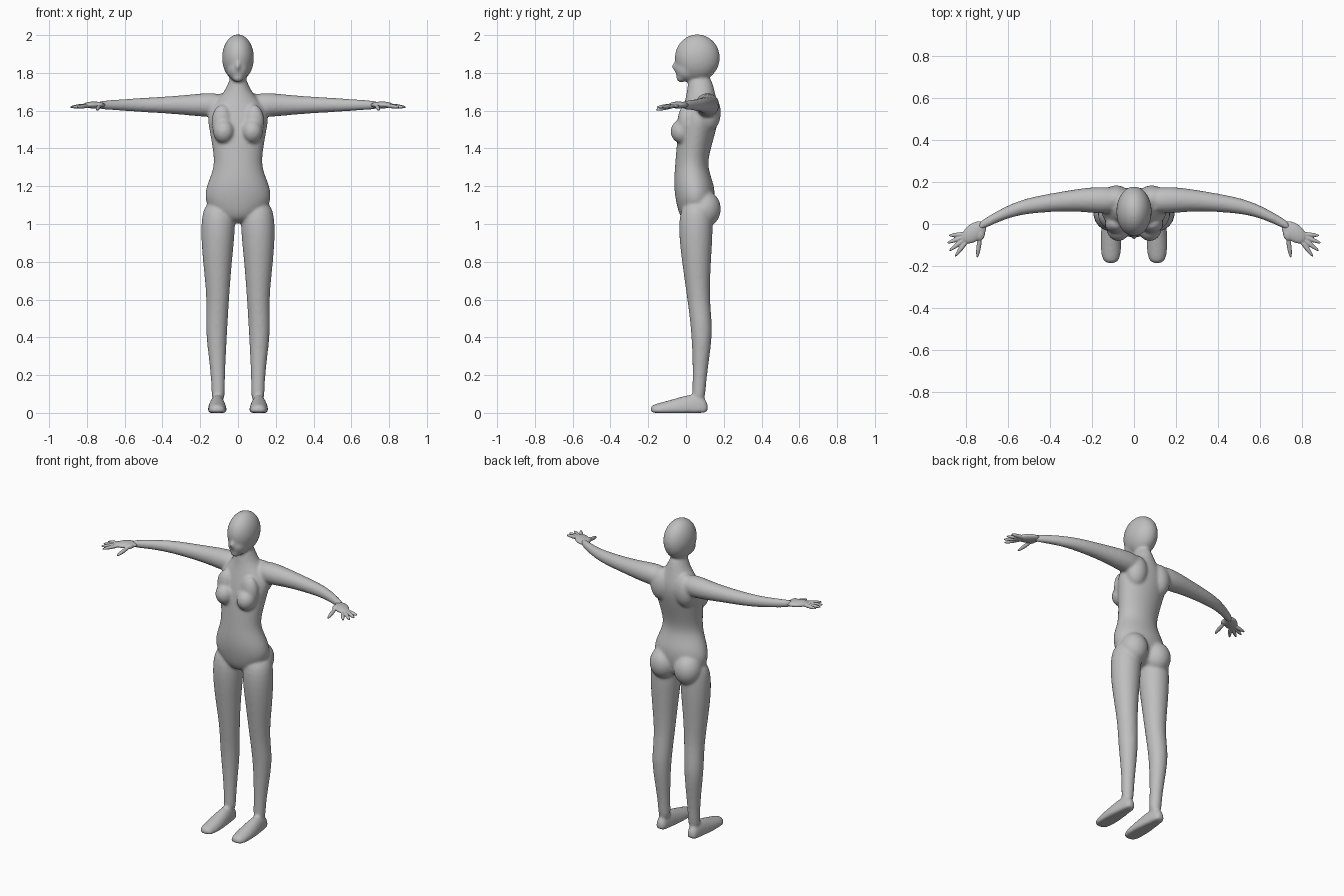
import bpy
import bmesh
from math import cos, sin, tau, radians
from mathutils import Euler, Matrix, Vector

default_cube = bpy.data.objects.get("Cube")
if default_cube:
    bpy.data.objects.remove(default_cube)

GREY = (.52, .52, .52, 1)
skin = bpy.data.materials.new("light grey")
skin.use_nodes = True
skin.diffuse_color = GREY
skin.node_tree.nodes["Principled BSDF"].inputs["Base Color"].default_value = GREY

SIDES = 16
GROW = 1.03  # offsets the slight shrink of subdivision
SHOULDER_HEIGHT = 1.63


def loft(bm, axis, sections, side=1):
    """Skin oval rings square to an axis; each is (centre, radius, second radius)."""
    first, second = [other for other in range(3) if other != axis]
    rings = []
    for centre, radius, second_radius in sections:
        ring = []
        for step in range(SIDES):
            angle = tau * step / SIDES
            point = Vector(centre)
            point[first] += GROW * radius * cos(angle)
            point[second] += GROW * second_radius * sin(angle)
            point.x *= side
            point.z = max(point.z, 0)
            ring.append(bm.verts.new(point))
        rings.append(ring)
    for low, high in zip(rings, rings[1:]):
        for step in range(SIDES):
            following = (step + 1) % SIDES
            bm.faces.new((low[step], low[following], high[following], high[step]))
    bm.faces.new(rings[0])
    bm.faces.new(rings[-1])


def blob(bm, centre, radii, side=1, turn=(0, 0, 0)):
    """Ellipsoid, optionally turned, on the chosen side of the body."""
    mirror = Matrix.Diagonal((side, 1, 1, 1))
    place = Matrix.LocRotScale(Vector(centre), Euler(turn), Vector(radii) * GROW)
    bmesh.ops.create_uvsphere(bm, u_segments=SIDES, v_segments=10, radius=1,
                              matrix=mirror @ place)


def finger(bm, base, heading, length, droop, side):
    """Slim ellipsoid running from its base along a compass heading."""
    turn = Euler((0, radians(droop), radians(heading)))
    along = Vector((length / 2, 0, 0))
    along.rotate(turn)
    blob(bm, Vector(base) + along, (length / 2, .011, .011), side, turn)


def finish(bm, name, voxel, rounds):
    """Fuse the overlapping forms of a part into one smooth skin."""
    bmesh.ops.recalc_face_normals(bm, faces=bm.faces)
    mesh = bpy.data.meshes.new(name)
    bm.to_mesh(mesh)
    bm.free()
    mesh.materials.append(skin)
    part = bpy.data.objects.new(name, mesh)
    bpy.context.collection.objects.link(part)
    subdivide = part.modifiers.new("round", 'SUBSURF')
    subdivide.levels = subdivide.render_levels = 2
    fuse = part.modifiers.new("fuse", 'REMESH')
    fuse.mode = 'VOXEL'
    fuse.voxel_size = voxel
    fuse.use_smooth_shade = True
    relax = part.modifiers.new("relax", 'SMOOTH')
    relax.factor = .5
    relax.iterations = rounds


body = bmesh.new()

# Torso and neck: half width, depth centre and half depth at even steps upwards
trunk = [(.07, .05, .07), (.18, .05, .1), (.17, .045, .11), (.12, .025, .083),
         (.133, .04, .09), (.15, .06, .1), (.17, .08, .1), (.06, .08, .07),
         (.04, .07, .06)]
loft(body, 2, [((0, y, 1 + level / 10), width, depth)
               for level, (width, y, depth) in enumerate(trunk)])

# Skull, jaw, chin and nose
blob(body, (0, .06, 1.88), (.085, .12, .122))
blob(body, (0, .01, 1.82), (.06, .07, .065))
blob(body, (0, -.025, 1.775), (.03, .027, .025))
blob(body, (0, -.05, 1.835), (.014, .025, .025))

for side in (1, -1):
    # Breast with its upper slope, shoulder blade, buttock
    blob(body, (.075, -.02, 1.49), (.057, .062, .063), side)
    blob(body, (.085, 0, 1.54), (.055, .045, .09), side)
    blob(body, (.085, .12, 1.59), (.07, .065, .1), side)
    blob(body, (.085, .1, 1.08), (.085, .085, .095), side)

    # Leg: x, y, height and radius from hip to ankle
    leg = [(.1, .06, 1.13, .075), (.105, .05, 1, .094), (.11, .055, .8, .076),
           (.105, .065, .6, .057), (.115, .085, .45, .058), (.11, .08, .3, .045),
           (.105, .07, .15, .034), (.105, .065, .05, .037)]
    loft(body, 2, [((x, y, z), radius, radius) for x, y, z, radius in leg], side)

    # Foot, flat underneath, from toes to heel
    foot = [(-.19, .01, .03, .03), (-.15, .01, .05, .04), (-.04, .02, .05, .06),
            (.06, .03, .035, .08), (.12, .02, .03, .04)]
    loft(body, 1, [((.11, y, z), width, height) for y, z, width, height in foot], side)

    # Arm: reach, sweep and radius from shoulder to wrist
    arm = [(.06, .11, .063), (.18, .115, .064), (.3, .113, .049), (.5, .09, .038),
           (.6, .06, .031), (.7, .01, .025), (.75, -.02, .02)]
    loft(body, 0, [((x, y, SHOULDER_HEIGHT), radius, radius) for x, y, radius in arm], side)

finish(body, "body", .008, 9)

# Hands: palm, thumb pad, fanned fingers and thumb
for side, name in ((1, "left_hand"), (-1, "right_hand")):
    hand = bmesh.new()
    blob(hand, (.762, -.04, SHOULDER_HEIGHT), (.068, .042, .018), side,
         (0, 0, radians(-38)))
    blob(hand, (.735, -.045, SHOULDER_HEIGHT), (.025, .035, .016), side)
    for order, length in enumerate((.115, .13, .14, .14)):
        finger(hand, (.77, -.045, SHOULDER_HEIGHT), -5 - 16 * order, length, 5, side)
    finger(hand, (.73, -.04, SHOULDER_HEIGHT), -82, .125, 12, side)
    finish(hand, name, .003, 3)
